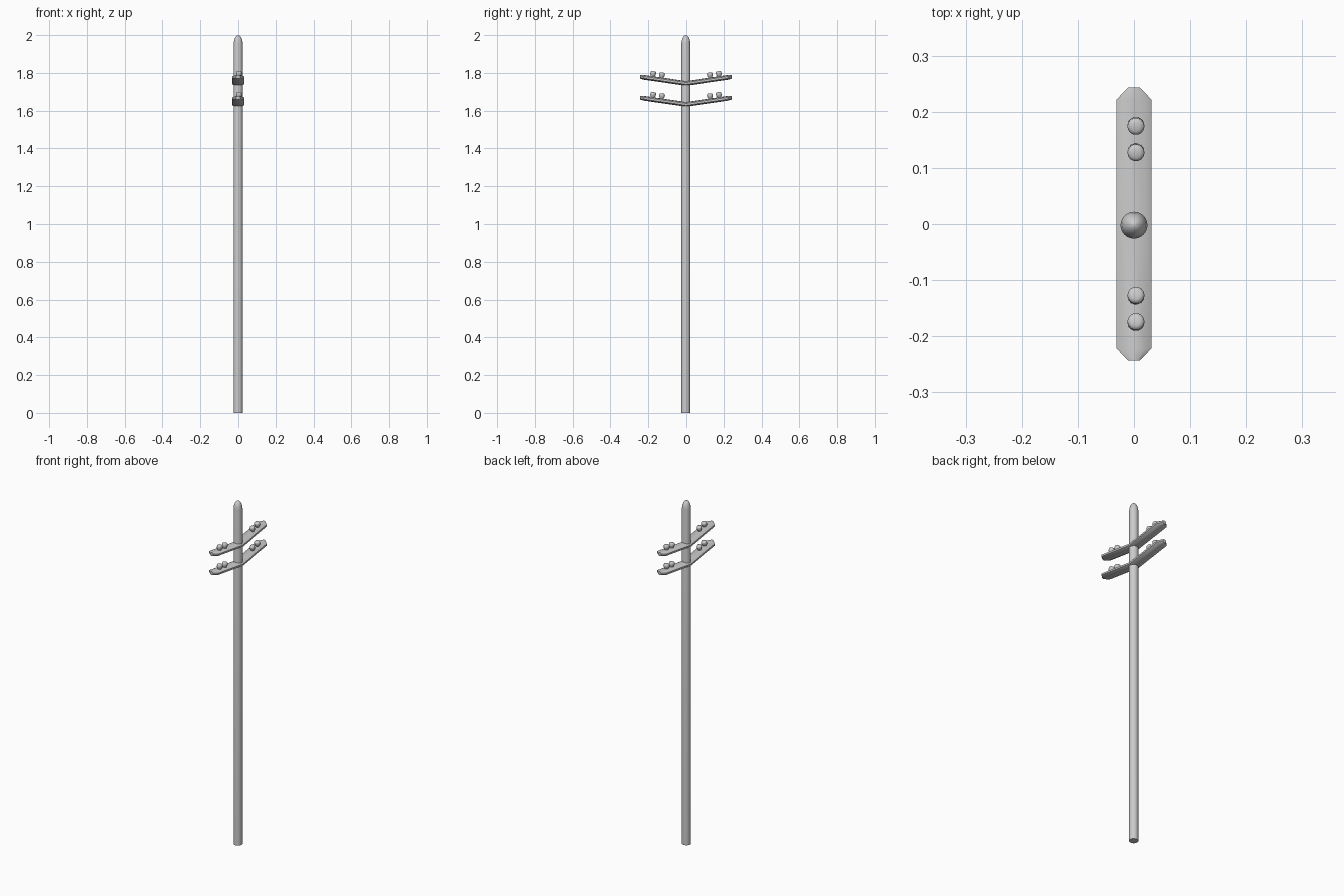
import bpy, bmesh, math
from mathutils import Matrix, Vector

if "Cube" in bpy.data.objects:
    bpy.data.objects.remove(bpy.data.objects["Cube"])


def finish(bm, name):
    bmesh.ops.recalc_face_normals(bm, faces=bm.faces)
    me = bpy.data.meshes.new(name)
    bm.to_mesh(me)
    bm.free()
    ob = bpy.data.objects.new(name, me)
    bpy.context.collection.objects.link(ob)
    bpy.ops.object.select_all(action='DESELECT')
    ob.select_set(True)
    bpy.context.view_layer.objects.active = ob
    bpy.ops.object.shade_smooth_by_angle(angle=math.radians(40))
    return ob


def loft(name, rings):
    """Skin a list of equal-length closed rings and cap both ends."""
    bm = bmesh.new()
    vs = [[bm.verts.new(p) for p in r] for r in rings]
    n = len(vs[0])
    for a, b in zip(vs, vs[1:]):
        for i in range(n):
            j = (i + 1) % n
            bm.faces.new((a[i], a[j], b[j], b[i]))
    bm.faces.new(vs[0])
    bm.faces.new(vs[-1])
    return finish(bm, name)


def turned(name, profile, sides):
    return loft(name, [[(r * math.cos(2 * math.pi * i / sides),
                         r * math.sin(2 * math.pi * i / sides), z)
                        for i in range(sides)] for r, z in profile])


# Pole with pointed bullet tip
pole = turned("pole", [(0.024, 0), (0.024, 1.955), (0.0215, 1.972),
                       (0.0165, 1.987), (0.008, 1.997), (0.001, 2.0)], 24)
pole.location.y = -0.002

# Flattened rounded cross-section of a crossarm
section = [(0.031, -0.005), (0.031, 0.005), (0.021, 0.0105), (0, 0.0125),
           (-0.021, 0.0105), (-0.031, 0.005), (-0.031, -0.005),
           (-0.021, -0.0105), (0, -0.0125), (0.021, -0.0105)]
# (y, width scale, thickness scale): chamfered tips, bend in the middle
stations = [(-0.243, 0.33, 0.8), (-0.222, 1, 1), (0, 1, 1),
            (0.222, 1, 1), (0.243, 0.33, 0.8)]
SLOPE = 0.145
cap_profile = [(0.010, -0.004), (0.012, 0.006), (0.0152, 0.010),
               (0.0152, 0.022), (0.013, 0.026), (0.008, 0.028)]

for level, z in (("lower", 1.633), ("upper", 1.744)):
    # V-shaped crossarm
    loft(level + "_crossarm",
         [[(x * w, y, z + abs(y) * SLOPE + t * h) for x, t in section]
          for y, w, h in stations])
    # Insulators, square to the sloping arm
    for side in (-1, 1):
        for tag, y in (("inner", 0.130), ("outer", 0.177)):
            cap = turned(f"{level}_{tag}_insulator", cap_profile, 14)
            cap.location = (0.0035, side * y, z + y * SLOPE + 0.0115)
            cap.rotation_euler.x = side * math.atan(SLOPE)
